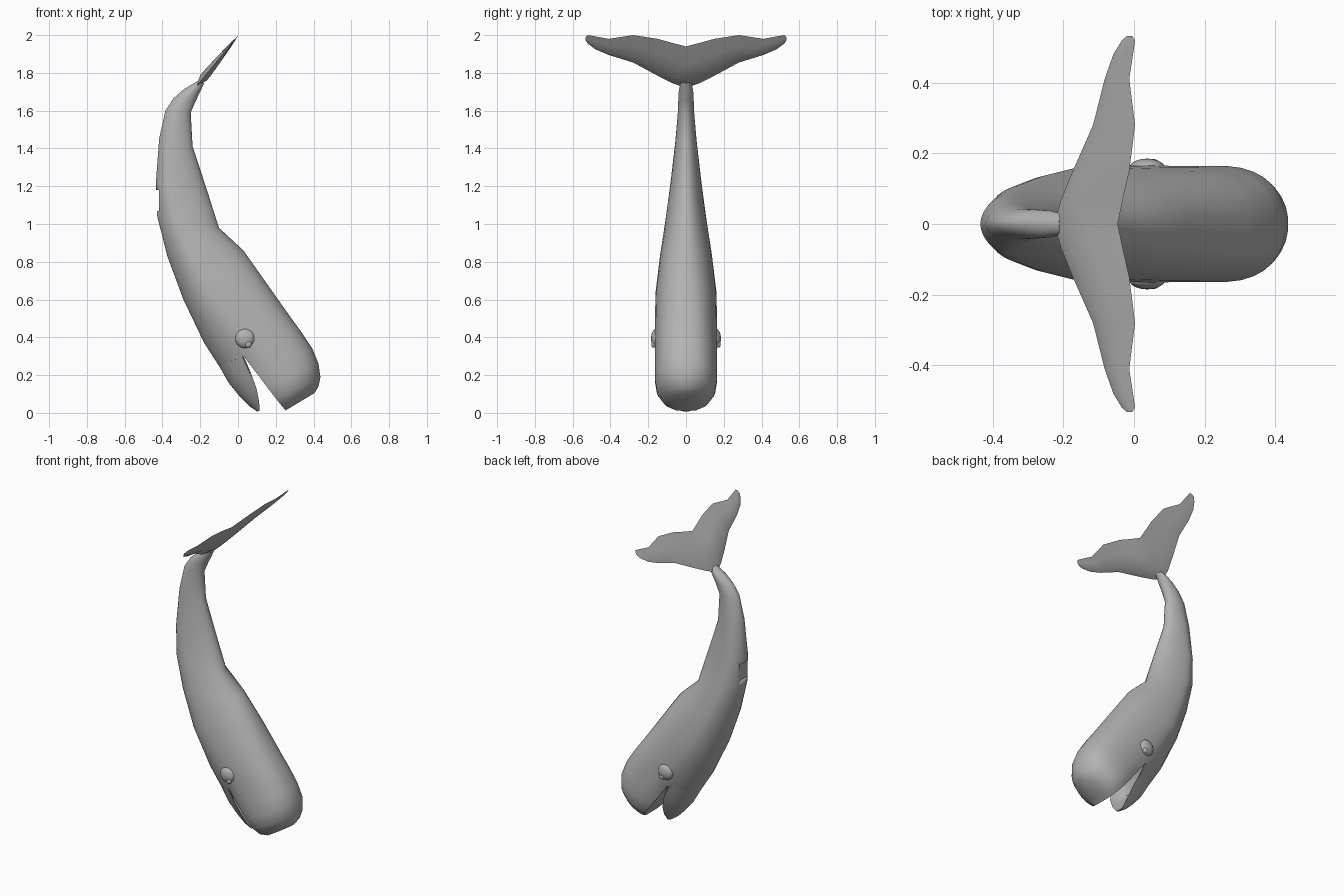
import bpy, bmesh, math
from mathutils import Vector

cube = bpy.data.objects.get("Cube")
if cube:
    bpy.data.objects.remove(cube, do_unlink=True)

GREY = (0.45, 0.45, 0.45, 1)
grey = bpy.data.materials.new("whale grey")
grey.use_nodes = True
grey.diffuse_color = GREY
grey.node_tree.nodes["Principled BSDF"].inputs["Base Color"].default_value = GREY

MOUTH = -0.4  # level of the mouth line on a full cross-section


def finish(name, bm, angle=35):
    bmesh.ops.recalc_face_normals(bm, faces=bm.faces)
    mesh = bpy.data.meshes.new(name)
    bm.to_mesh(mesh)
    bm.free()
    mesh.materials.append(grey)
    ob = bpy.data.objects.new(name, mesh)
    bpy.context.collection.objects.link(ob)
    bpy.ops.object.select_all(action='DESELECT')
    ob.select_set(True)
    bpy.context.view_layer.objects.active = ob
    bpy.ops.object.shade_smooth_by_angle(angle=math.radians(angle))
    return ob


def skin(bm, rings):
    """Join closed rings of points into a capped tube."""
    rows = [[bm.verts.new(p) for p in ring] for ring in rings]
    for a, b in zip(rows, rows[1:]):
        for i in range(len(a)):
            j = (i + 1) % len(a)
            bm.faces.new((a[i], a[j], b[j], b[i]))
    bm.faces.new(rows[0])
    bm.faces.new(rows[-1])


def section(top, bottom, half_width, waist=0.5, top_pow=2.0, low_pow=1.8,
            part="full", dip=0.0, n=32):
    """Rounded cross-section from back to belly, or only its part above or below the mouth."""
    top, bottom = Vector((top[0], 0, top[1])), Vector((bottom[0], 0, bottom[1]))
    if part == "upper":
        bottom = top + (bottom - top) * 2 / (1 - MOUTH)
    elif part == "lower":
        top = bottom + (top - bottom) * 2 / (1 + MOUTH)
    middle = bottom.lerp(top, waist)  # level of the greatest width
    rim = (1 - abs(MOUTH) ** low_pow) ** (1 / low_pow)
    ring = []
    for i in range(n):
        a = 2 * math.pi * (i + 0.5) / n
        c, s = math.cos(a), math.sin(a)
        power = top_pow if s > 0 else low_pow
        u = math.copysign(abs(c) ** (2 / power), c)
        v = math.copysign(abs(s) ** (2 / power), s)
        if part == "upper":
            v = max(v, MOUTH)
        elif part == "lower" and v > MOUTH:
            v = MOUTH - dip * (1 - u * u)
            u *= rim
        reach = top - middle if v > 0 else middle - bottom
        ring.append(middle + reach * v + Vector((0, u * half_width, 0)))
    return ring


# Body and upper head, from the tail stalk down to the snout
body_sections = [
    ((-0.180, 1.745), (-0.213, 1.757), 0.028),
    ((-0.200, 1.70), (-0.285, 1.715), 0.038),
    ((-0.222, 1.655), (-0.342, 1.665), 0.041),
    ((-0.25, 1.59), (-0.385, 1.60), 0.043, 0.5),
    ((-0.24, 1.41), (-0.418, 1.45), 0.057, 0.4),
    ((-0.17, 1.20), (-0.435, 1.22), 0.083, 0.3),
    ((-0.10, 0.98), (-0.428, 1.04), 0.109, 0.33),
    ((0.03, 0.86), (-0.375, 0.83), 0.137, 0.32),
    ((0.15, 0.69), (-0.29, 0.60), 0.162, 0.33, 2.3),
    ((0.27, 0.52), (-0.18, 0.37), 0.166, 0.42, 2.4),
    ((0.335, 0.43), (-0.10, 0.245), 0.165, 0.5, 2.4),
    ((0.337, 0.427), (0.032, 0.297), 0.165, 0.5, 2.4, 1.8, "upper"),
    ((0.395, 0.34), (0.10, 0.208), 0.165, 0.5, 2.4, 1.8, "upper"),
    ((0.427, 0.26), (0.155, 0.135), 0.165, 0.5, 2.4, 1.8, "upper"),
    ((0.437, 0.19), (0.20, 0.077), 0.155, 0.5, 2.1, 1.8, "upper"),
    ((0.427, 0.14), (0.233, 0.035), 0.120, 0.5, 2.0, 1.8, "upper"),
    ((0.405, 0.105), (0.252, 0.013), 0.060, 0.5, 2.0, 1.8, "upper"),
]
bm = bmesh.new()
skin(bm, [section(*s) for s in body_sections])
body = finish("body", bm)

# Small socket cut across the belly
bm = bmesh.new()
bmesh.ops.create_cube(bm, size=1)
bmesh.ops.scale(bm, vec=(0.06, 0.3, 0.11), verts=bm.verts)
bmesh.ops.translate(bm, vec=(-0.449, 0, 1.125), verts=bm.verts)
cutter = finish("socket_cutter", bm)
cutter.hide_render = True
cutter.hide_viewport = True
cut = body.modifiers.new("socket", 'BOOLEAN')
cut.operation = 'DIFFERENCE'
cut.solver = 'EXACT'
cut.object = cutter

# Hollow lower jaw: rim point, belly point, half width, hollow depth
jaw_sections = [
    ((0.03, 0.30), (-0.10, 0.245), 0.165, 0.05),
    ((0.072, 0.205), (-0.048, 0.155), 0.148, 0.45),
    ((0.10, 0.125), (0.01, 0.085), 0.116, 0.48),
    ((0.112, 0.06), (0.06, 0.035), 0.076, 0.4),
    ((0.115, 0.01), (0.10, 0.008), 0.030, 0.1),
]
bm = bmesh.new()
skin(bm, [section(rim, belly, width, part="lower", dip=dip)
          for rim, belly, width, dip in jaw_sections])
finish("lower_jaw", bm)

# Tail flukes: span, leading height, trailing height, half thickness
half = [
    (0.07, 1.745, 1.958, 0.025),
    (0.15, 1.785, 1.98, 0.022),
    (0.28, 1.855, 2.0, 0.015),
    (0.41, 1.895, 1.98, 0.009),
    (0.48, 1.925, 1.993, 0.006),
    (0.52, 1.955, 2.0, 0.004),
    (0.532, 1.972, 1.99, 0.002),
]
stations = [(-y, a, b, t) for y, a, b, t in reversed(half)]
stations += [(0, 1.72, 1.94, 0.025)] + half
normal = Vector((0.77, 0, -0.63))
rings = []
for y, lead, trail, thick in stations:
    a = Vector((0.82 * (lead - 2.0) + 0.003, y, lead))
    b = Vector((0.82 * (trail - 2.0) + 0.003, y, trail))
    near, far = a.lerp(b, 0.25), a.lerp(b, 0.6)
    rings.append([a, near + normal * thick * 0.9, far + normal * thick * 0.6, b,
                  far - normal * thick * 0.6, near - normal * thick * 0.9])
bm = bmesh.new()
skin(bm, rings)
finish("tail_flukes", bm, 40)


# Bulging eyes with small pupils
def ellipsoid(name, centre, radii):
    bm = bmesh.new()
    bmesh.ops.create_uvsphere(bm, u_segments=24, v_segments=14, radius=1)
    bmesh.ops.scale(bm, vec=radii, verts=bm.verts)
    bmesh.ops.translate(bm, vec=centre, verts=bm.verts)
    finish(name, bm, 60)


for side, label in ((1, "left"), (-1, "right")):
    ellipsoid(label + "_eye", (0.037, side * 0.156, 0.395), (0.052, 0.029, 0.052))
    ellipsoid(label + "_pupil", (0.054, side * 0.171, 0.363), (0.018, 0.013, 0.018))
